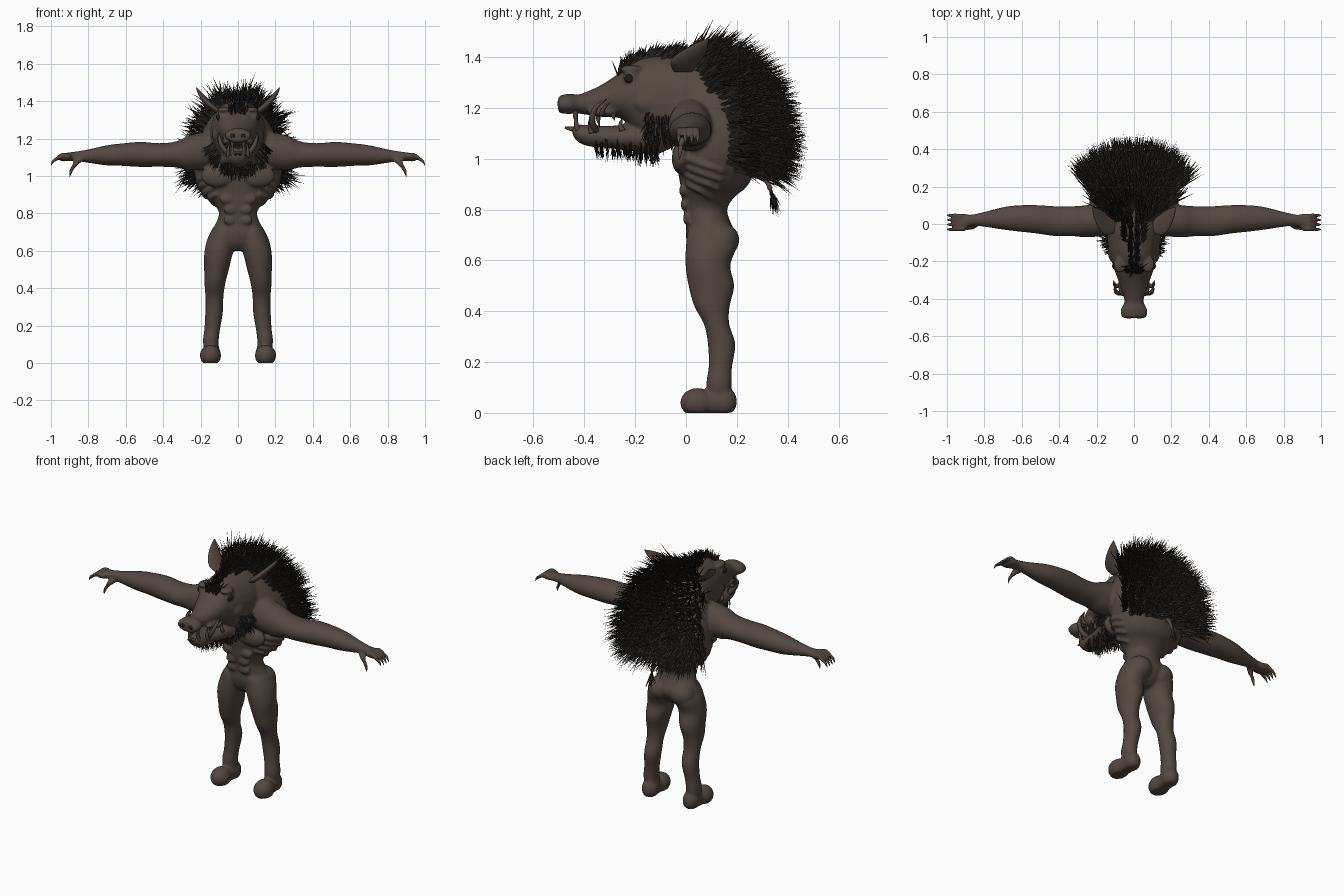
import bpy, bmesh, math, random
from mathutils import Vector, Matrix

rng = random.Random(7)
if "Cube" in bpy.data.objects:
    bpy.data.objects.remove(bpy.data.objects["Cube"])


def material(name, colour):
    m = bpy.data.materials.new(name)
    m.use_nodes = True
    m.diffuse_color = (*colour, 1)
    bsdf = next(n for n in m.node_tree.nodes if n.type == "BSDF_PRINCIPLED")
    bsdf.inputs["Base Color"].default_value = (*colour, 1)
    bsdf.inputs["Roughness"].default_value = .8
    return m


SKIN = material("brown hide", (.088, .064, .053))
FUR = material("dark bristle", (.022, .018, .015))
DARK = material("eye black", (.015, .012, .011))


def spline(rows, steps=4):
    """Smoothly interpolated copy of a table of rows."""
    p = [rows[0]] + list(rows) + [rows[-1]]
    out = []
    for i in range(1, len(p) - 2):
        for k in range(steps):
            t = k / steps
            out.append([b + t / 2 * (c - a + t * (2*a - 5*b + 4*c - d + t * (3*(b - c) + d - a)))
                        for a, b, c, d in zip(p[i-1], p[i], p[i+1], p[i+2])])
    return out + [list(rows[-1])]


def skin_rings(bm, rings):
    """Bridge point rings into a closed body; returns its faces."""
    rings = [[bm.verts.new(p) for p in ring] for ring in rings]
    n = len(rings[0])
    faces = [bm.faces.new((r[i], r[(i+1) % n], q[(i+1) % n], q[i]))
             for r, q in zip(rings, rings[1:]) for i in range(n)]
    faces += [bm.faces.new(rings[0]), bm.faces.new(rings[-1])]
    bmesh.ops.recalc_face_normals(bm, faces=faces)
    return faces


ORDER = {"x": (0, 1, 2), "y": (1, 0, 2), "z": (1, 2, 0)}


def loft(bm, rows, axis, side=1, n=28):
    """Rows: place on axis, two centre values, two radii."""
    rings = []
    for t, u, v, ru, rv in spline(rows):
        ring = []
        for i in range(n):
            a = math.tau * i / n
            p = (t, u + max(ru, .002) * math.cos(a), v + max(rv, .002) * math.sin(a))
            x, y, z = (p[k] for k in ORDER[axis])
            ring.append((x * side, y, z))
        rings.append(ring)
    return skin_rings(bm, rings)


def tube(bm, rows, side=1, n=8):
    """Tapered tube through rows of x, y, z, radius."""
    rows = spline(rows)
    pts = [Vector((x * side, y, z)) for x, y, z, r in rows]
    ref = (pts[-1] - pts[0]).orthogonal()
    rings = []
    for i, p in enumerate(pts):
        t = (pts[min(i+1, len(pts)-1)] - pts[max(i-1, 0)]).normalized()
        a = t.cross(ref).normalized()
        b = t.cross(a)
        r = max(rows[i][3], .0008)
        rings.append([p + r * (a * math.cos(math.tau*k/n) + b * math.sin(math.tau*k/n)) for k in range(n)])
    return skin_rings(bm, rings)


def blob(bm, centre, radii, side=1):
    c = Vector((centre[0] * side, centre[1], centre[2]))
    m = Matrix.Translation(c) @ Matrix.Diagonal((*radii, 1))
    return bmesh.ops.create_uvsphere(bm, u_segments=20, v_segments=12, radius=1, matrix=m)["verts"]


def finish(name, bm, mat, smooth=True):
    me = bpy.data.meshes.new(name)
    bm.to_mesh(me)
    me.materials.append(mat)
    for p in me.polygons:
        p.use_smooth = smooth
    ob = bpy.data.objects.new(name, me)
    bpy.context.scene.collection.objects.link(ob)
    return ob


TORSO = [(.6, 0, .09, .05, .04), (.64, 0, .095, .12, .08), (.69, 0, .1, .15, .1), (.74, 0, .09, .122, .09),
         (.8, 0, .077, .102, .085), (.85, 0, .087, .13, .105), (.9, 0, .112, .185, .135),
         (1, 0, .122, .232, .162), (1.1, 0, .128, .238, .166), (1.2, 0, .1, .21, .172),
         (1.3, 0, .06, .155, .16), (1.37, 0, .03, .09, .1), (1.395, 0, .02, .03, .04)]
HEAD = [(.06, 0, 1.25, .1, .11), (0, 0, 1.24, .145, .165), (-.1, 0, 1.22, .142, .185), (-.18, 0, 1.235, .125, .157),
        (-.25, 0, 1.25, .103, .095), (-.33, 0, 1.228, .075, .064), (-.4, 0, 1.217, .052, .043),
        (-.43, 0, 1.215, .056, .037), (-.455, 0, 1.216, .07, .04), (-.49, 0, 1.214, .069, .036),
        (-.503, 0, 1.214, .055, .028)]
JAW = [(-.06, 0, 1.1, .08, .06), (-.13, 0, 1.08, .1, .066), (-.21, 0, 1.083, .086, .054), (-.3, 0, 1.085, .066, .044),
       (-.38, 0, 1.09, .055, .042), (-.425, 0, 1.1, .045, .034), (-.447, 0, 1.11, .025, .015)]
LEG = [(.05, .14, .13, .04, .045), (.12, .145, .13, .042, .05), (.18, .138, .135, .042, .046),
       (.27, .128, .14, .047, .054), (.35, .126, .12, .048, .05), (.42, .124, .102, .055, .07),
       (.5, .115, .1, .066, .09), (.58, .105, .086, .076, .088), (.66, .085, .1, .08, .1),
       (.72, .07, .09, .06, .08), (.75, .06, .09, .03, .04)]
ARM = [(.1, .03, 1.15, .09, .1), (.25, .015, 1.125, .086, .095), (.33, .015, 1.115, .08, .07),
       (.42, .015, 1.112, .08, .063), (.52, .025, 1.115, .076, .067), (.62, .03, 1.114, .07, .06),
       (.7, .03, 1.11, .06, .054), (.8, .025, 1.106, .04, .036), (.87, .02, 1.105, .03, .025),
       (.91, .012, 1.102, .044, .023), (.94, .01, 1.098, .04, .02), (.955, .01, 1.095, .02, .01)]
EAR = [(1.34, .105, -.01, .025, .035), (1.375, .145, -.005, .024, .056), (1.41, .178, .02, .019, .055),
       (1.445, .205, .055, .012, .032), (1.472, .222, .085, .002, .004)]
TORSO_FINE = spline(TORSO, 10)


def on_torso(z, degrees):
    row = min(TORSO_FINE, key=lambda r: abs(r[0] - z))
    a = math.radians(degrees)
    return row[3] * math.cos(a), row[2] + row[4] * math.sin(a), z


# Body: overlapping volumes fused into one hide
body = bmesh.new()
torso = loft(body, TORSO, "z")
head = loft(body, HEAD, "y")
jaw = loft(body, JAW, "y")
tube(body, [(0, .24, 1.02, .02), (0, .3, .95, .014), (0, .335, .87, .01)])
for s in (1, -1):
    loft(body, LEG, "z", s)
    loft(body, ARM, "x", s)
    # feet with flat soles
    for c, r in (((.147, .045, .04), (.057, .068, .058)), ((.143, .1, .04), (.046, .08, .05)),
                 ((.14, .145, .045), (.048, .056, .06))):
        for v in blob(body, c, r, s):
            v.co.z = max(v.co.z, 0)
    # buttocks, chest, belly muscles
    blob(body, (.075, .135, .68), (.075, .075, .07), s)
    blob(body, on_torso(1, -62), (.09, .035, .06), s)
    for z in (.765, .82, .875):
        blob(body, on_torso(z, -67), (.036, .016, .026), s)
    # ribs slanting down toward the back
    for i in range(4):
        tube(body, [(*on_torso(1.01 - .035*i - .02*k, 22*k - 55), .015 - .002*abs(k - 1)) for k in range(4)], s)
    # brows, eyelids and cheekbones
    blob(body, (.075, -.215, 1.352), (.035, .045, .016), s)
    blob(body, (.088, -.215, 1.315), (.024, .034, .032), s)
    blob(body, (.105, -.15, 1.22), (.035, .06, .045), s)
    blob(body, (.06, -.33, 1.185), (.025, .06, .02), s)
    # fingers and thumb
    for y in (-.026, -.003, .02, .042):
        tube(body, [(.9, y, 1.1, .014), (.935, y, 1.112, .014), (.965, y * 1.1, 1.095, .011), (.98, y * 1.1, 1.08, .008)], s)
    tube(body, [(.83, .01, 1.1, .016), (.865, -.015, 1.07, .016), (.885, -.022, 1.04, .009)], s)


def blade(bm, root, way, length, radius=.005):
    """One three-sided bristle, slightly bent."""
    way = way.normalized()
    a = way.orthogonal().normalized()
    b = way.cross(a)
    droop = Vector((rng.uniform(-.1, .1), 0, rng.uniform(-.2, .05))) * length
    mid = root + way * length * .5
    rings = [[bm.verts.new(c + r * (a * math.cos(k*math.tau/3) + b * math.sin(k*math.tau/3))) for k in range(3)]
             for c, r in ((root - way * .01, radius), (mid, radius * .75))]
    tip = bm.verts.new(root + way * length + droop)
    for k in range(3):
        j = (k + 1) % 3
        bm.faces.new((rings[0][k], rings[0][j], rings[1][j], rings[1][k]))
        bm.faces.new((rings[1][k], rings[1][j], tip))


def fur(name, faces, rule, count, lengths, lean, lift=.7, radius=.005):
    """Grow bristles on the faces whose centre passes the rule."""
    bm = bmesh.new()
    chosen = [f for f in faces if len(f.verts) == 4 and rule(f.calc_center_median(), f.normal)]
    for f in rng.choices(chosen, weights=[f.calc_area() for f in chosen], k=count):
        w = [rng.random() + .01 for v in f.verts]
        root = sum((v.co * k for v, k in zip(f.verts, w)), Vector()) / sum(w)
        jitter = Vector([rng.gauss(0, .16) for k in range(3)])
        blade(bm, root, f.normal * lift + Vector(lean) + jitter, rng.uniform(*lengths), radius)
    return finish(name, bm, FUR, False)


# Bristle coat
body.normal_update()
fur("back_mane", torso, lambda c, n: c.z > .94 and c.y > .17 - .75 * max(0, c.z - 1.16),
    4200, (.08, .2), (0, .65, .02))
fur("head_crest", head, lambda c, n: n.z > .5 and abs(c.x) < .035 + .25 * max(0, c.y + .14) and -.27 < c.y < .03,
    700, (.03, .075), (0, .6, .1), radius=.004)
fur("cheek_ruff", head, lambda c, n: abs(c.x) > .08 and -.17 < c.y < -.03 and 1.03 < c.z < 1.18,
    450, (.035, .075), (0, .15, -.45), radius=.004)
fur("chin_beard", jaw, lambda c, n: n.z < -.45 and -.37 < c.y < -.12,
    260, (.025, .055), (0, .15, -.8), .3, .003)
tuft = bmesh.new()
for i in range(45):
    blade(tuft, Vector((0, .335, .88 - .0006*i)), Vector((rng.gauss(0, .18), .3 + rng.gauss(0, .18), -1)),
          rng.uniform(.04, .09), .004)
finish("tail_tuft", tuft, FUR, False)

body_ob = finish("body", body, SKIN)
fuse = body_ob.modifiers.new("fuse", "REMESH")
fuse.mode = "VOXEL"
fuse.voxel_size = .008
fuse.use_smooth_shade = True
soften = body_ob.modifiers.new("soften", "SMOOTH")
soften.factor = .5
soften.iterations = 3

# Ears, claws, tusks, teeth, eyes and nostrils
ears, claws, teeth, eyes, nostrils = (bmesh.new() for k in range(5))
for s in (1, -1):
    loft(ears, EAR, "z", s, 20)
    for y in (-.029, -.003, .022, .046):
        tube(claws, [(.968, y, 1.092, .008), (.987, y, 1.08, .007), (1, y, 1.056, .001)], s)
    tube(claws, [(.88, -.02, 1.05, .009), (.893, -.024, 1.025, .008), (.9, -.025, .995, .001)], s)
    # curved lower and upper tusks
    tube(teeth, [(.045, -.355, 1.11, .014), (.08, -.37, 1.15, .013), (.1, -.355, 1.2, .009), (.1, -.31, 1.235, .001)], s)
    tube(teeth, [(.05, -.32, 1.19, .013), (.085, -.33, 1.175, .012), (.105, -.325, 1.195, .008), (.108, -.3, 1.22, .001)], s)
    for x, y, low, high in ((.03, -.425, 1.11, 1.185), (.052, -.37, 1.1, 1.18), (.07, -.25, 1.11, 1.16)):
        tube(teeth, [(x, y, low, .011), (x, y - .008, (low + high) / 2, .008), (x, y, high, .001)], s)
    for x, y, length in ((.03, -.435, .05), (.05, -.345, .06), (.062, -.285, .035)):
        tube(teeth, [(x, y, 1.195, .011), (x, y, 1.185 - length / 2, .008), (x, y + .005, 1.185 - length, .001)], s)
    tube(teeth, [(.012, -.42, 1.115, .01), (.011, -.45, 1.117, .009), (.01, -.477, 1.122, .004)], s)
    blob(eyes, (.103, -.225, 1.315), (.014, .018, .018), s)
    blob(nostrils, (.028, -.502, 1.216), (.014, .004, .012), s)
finish("ears", ears, SKIN)
finish("claws", claws, SKIN)
finish("tusks_and_teeth", teeth, SKIN)
finish("eyes", eyes, DARK)
finish("nostrils", nostrils, DARK)
